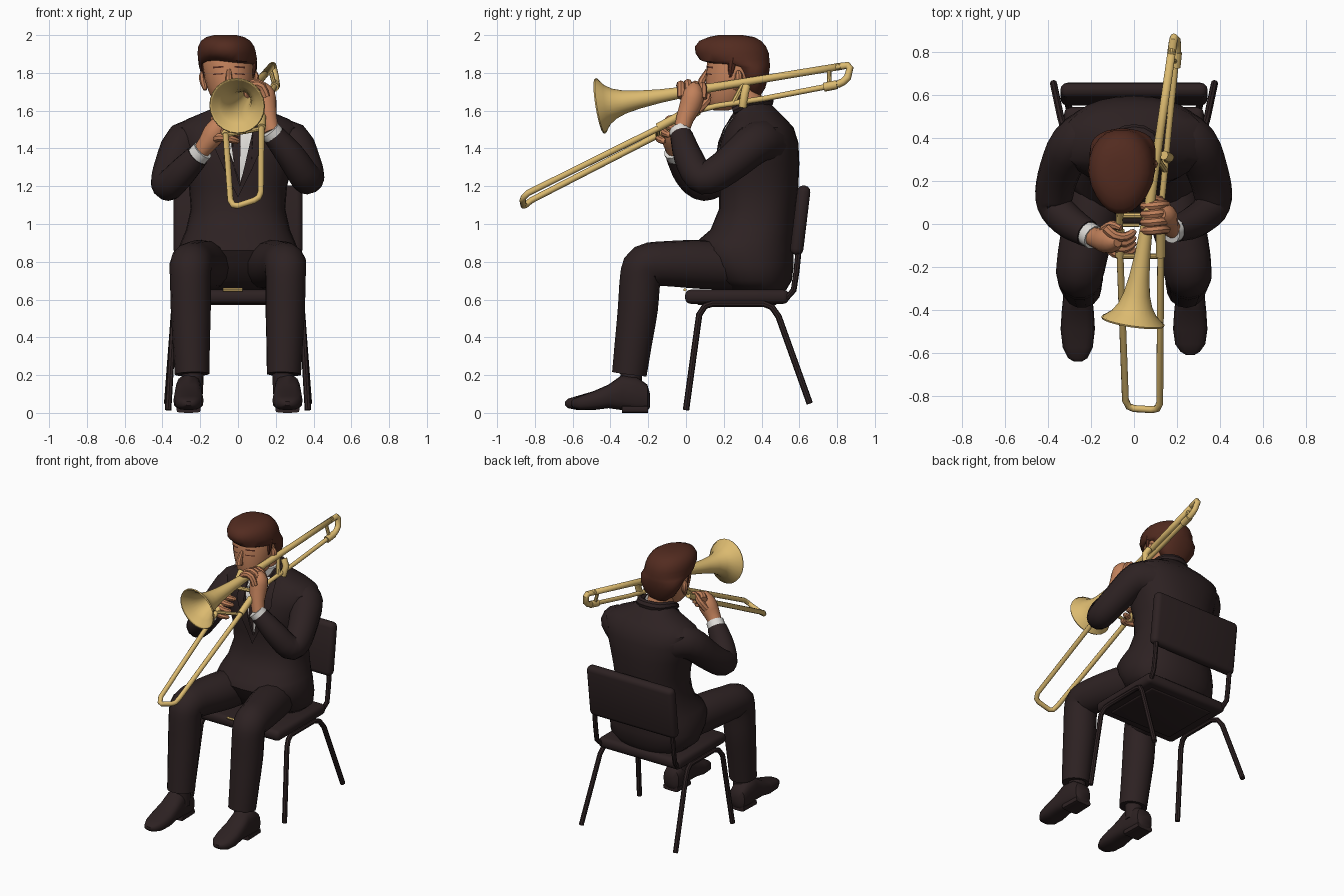
import bpy, bmesh, math
from mathutils import Vector
from mathutils.bvhtree import BVHTree


def material(name, rgb):
    m = bpy.data.materials.new(name)
    m.diffuse_color = (*rgb, 1)
    return m


SUIT = material("dark_suit", (0.026, 0.0155, 0.016))
GOLD = material("brass", (0.71, 0.49, 0.16))
SKIN = material("skin", (0.54, 0.22, 0.105))
HAIR = material("brown_hair", (0.085, 0.024, 0.014))
WHITE = material("white_shirt", (0.74, 0.72, 0.69))


def finish(name, bm, mat):
    bmesh.ops.recalc_face_normals(bm, faces=bm.faces)
    me = bpy.data.meshes.new(name)
    bm.to_mesh(me)
    bm.free()
    me.materials.append(mat)
    ob = bpy.data.objects.new(name, me)
    bpy.context.scene.collection.objects.link(ob)
    return ob


def skin_rings(name, rings, mat, caps=True):
    bm = bmesh.new()
    vs = [[bm.verts.new(p) for p in r] for r in rings]
    n = len(vs[0])
    for a, b in zip(vs, vs[1:]):
        for i in range(n):
            bm.faces.new((a[i], a[(i + 1) % n], b[(i + 1) % n], b[i]))
    if caps:
        bm.faces.new(vs[0])
        bm.faces.new(vs[-1])
    return finish(name, bm, mat)


def spline(pts, steps):
    """Catmull-Rom through (x, y, z, radius) points."""
    p = [Vector(q) for q in pts]
    p = [2 * p[0] - p[1]] + p + [2 * p[-1] - p[-2]]
    out = []
    for a, b, c, d in zip(p, p[1:], p[2:], p[3:]):
        for k in range(steps):
            t = k / steps
            out.append(0.5 * (2 * b + (c - a) * t + (2 * a - 5 * b + 4 * c - d) * t * t
                              + (3 * b - a - 3 * c + d) * t ** 3))
    return out + [p[-2]]


def tube(name, pts, mat, r=None, n=10, steps=1, caps=True):
    """Round section swept along points that carry a radius (or share r)."""
    pts = [(*q, r) if r else q for q in pts]
    q = spline(pts, steps) if steps > 1 else [Vector(v) for v in pts]
    c = [v.to_3d() for v in q]
    rings, u, old = [], None, None
    for i, v in enumerate(c):
        t = Vector((0, 0, 0))
        if i:
            t += (v - c[i - 1]).normalized()
        if i < len(c) - 1:
            t += (c[i + 1] - v).normalized()
        t.normalize()
        u = t.orthogonal().normalized() if u is None else old.rotation_difference(t) @ u
        w, old = t.cross(u), t
        rings.append([v + q[i][3] * (u * math.cos(a) + w * math.sin(a))
                      for a in (2 * math.pi * k / n for k in range(n))])
    return skin_rings(name, rings, mat, caps)


def loft(name, rings, mat, axis="z", cx=0, n=20, power=2.4):
    """Stacked super-ellipses: (position, half width, low, high of the other axis)."""
    out = []
    for t, hx, lo, hi in rings:
        ring = []
        for k in range(n):
            a = 2 * math.pi * k / n
            c, s = math.cos(a), math.sin(a)
            x = cx + hx * math.copysign(abs(c) ** (2 / power), c)
            o = (lo + hi) / 2 + (hi - lo) / 2 * math.copysign(abs(s) ** (2 / power), s)
            ring.append((x, o, t) if axis == "z" else (x, t, o))
        out.append(ring)
    return skin_rings(name, out, mat)


def plate(name, outline, target, mat, off=0.006):
    """Thin patch given in x,z and laid on the front of the target."""
    tb = bmesh.new()
    tb.from_mesh(target.data)
    tree = BVHTree.FromBMesh(tb)
    bm = bmesh.new()
    bm.faces.new([bm.verts.new((x, -2, z)) for x, z in outline])
    bmesh.ops.triangulate(bm, faces=bm.faces)
    bmesh.ops.subdivide_edges(bm, edges=bm.edges, cuts=5, use_grid_fill=True)
    for v in bm.verts:
        hit = tree.ray_cast(v.co, Vector((0, 1, 0)))[0]
        v.co.y = (hit.y if hit else 0.3) - off
    tb.free()
    return finish(name, bm, mat)


def cushion(name, loc, size, tilt, bevel):
    bm = bmesh.new()
    bmesh.ops.create_cube(bm, size=1)
    for v in bm.verts:
        v.co = Vector([v.co[i] * size[i] for i in range(3)])
    bmesh.ops.bevel(bm, geom=bm.edges[:], offset=bevel, segments=3, affect="EDGES", profile=0.5)
    ob = finish(name, bm, SUIT)
    ob.location, ob.rotation_euler.x = loc, tilt


# Chair
cushion("seat", (0, 0.27, 0.615), (0.65, 0.55, 0.075), 0, 0.03)
cushion("backrest", (0, 0.605, 1.02), (0.685, 0.07, 0.37), -0.12, 0.032)
for s, side in ((-1, "right"), (1, "left")):
    tube(side + "_chair_legs", [(s * .37, 0, .015), (s * .34, .07, .52), (s * .33, .1, .565), (s * .32, .14, .578),
         (s * .32, .41, .578), (s * .33, .455, .56), (s * .34, .49, .51), (s * .375, .655, .05)], SUIT, .017, 8)
    tube(side + "_back_support", [(s * .29, .4, .59), (s * .3, .53, .605), (s * .31, .57, .65),
         (s * .31, .585, .75), (s * .31, .615, 1.05)], SUIT, .016, 8)
cushion("seat_underside", (0, 0.27, 0.585), (0.5, 0.42, 0.03), 0, 0.01)
tube("seat_trim", [(-.08, -.006, .652), (.025, -.006, .652)], GOLD, .009, 6)

# Jacket body
torso = loft("jacket", [(.65, .25, .22, .53), (.7, .31, .14, .56), (.78, .325, .08, .57), (.86, .32, .04, .57),
    (.91, .30, .06, .57), (.97, .275, .13, .575), (1.08, .25, .175, .58), (1.2, .26, .175, .595),
    (1.32, .29, .165, .6), (1.43, .325, .18, .595), (1.51, .33, .21, .57), (1.555, .27, .245, .53),
    (1.605, .15, .26, .48), (1.65, .1, .27, .435)], SUIT, n=28, power=2.3)
plate("shirt_front", [(-.085, 1.6), (-.075, 1.48), (.01, 1.22), (.1, 1.48), (.085, 1.6)], torso, WHITE, .005)
plate("necktie", [(-.02, 1.58), (-.035, 1.42), (-.02, 1.3), (.01, 1.22), (.012, 1.42), (.015, 1.58)], torso, SUIT, .009)
for s, side in ((-1, "right"), (1, "left")):
    plate(side + "_lapel", [(s * .085, 1.6), (s * .075, 1.48), (.01, 1.2), (0, 1.14), (s * .07, 1.28),
          (s * .14, 1.44), (s * .1, 1.47), (s * .12, 1.58)], torso, SUIT, .014)
loft("shirt_collar", [(1.6, .1, .25, .43), (1.66, .088, .235, .395)], WHITE, cx=-.01)
# Raised jacket collar wrapping the back of the neck
tube("jacket_collar", [(-.1, .25, 1.6, .02), (-.108, .33, 1.635, .026), (-.075, .41, 1.645, .03), (0, .435, 1.65, .03),
     (.075, .41, 1.645, .03), (.1, .33, 1.635, .026), (.1, .25, 1.6, .02)], SUIT, n=8, steps=2)

# Trousers, ankles and shoes
for s, side in ((-1, "right"), (1, "left")):
    tube(side + "_trouser_leg", [(s * .13, .34, .77, .12), (s * .18, .1, .785, .13), (s * .23, -.1, .79, .12),
         (s * .25, -.215, .78, .113), (s * .252, -.242, .71, .108), (s * .25, -.255, .55, .106),
         (s * .247, -.28, .36, .098), (s * .243, -.3, .205, .092)], SUIT, n=14, steps=3)
    tube(side + "_ankle", [(s * .24, -.29, .24, .06), (s * .24, -.29, .1, .055)], SUIT, n=10)
    toe = -.03 if s < 0 else 0
    loft(side + "_shoe", [(-.19, .04, .03, .1), (-.205, .06, .01, .15), (-.26, .068, .005, .19),
         (-.34, .068, .015, .2), (-.41, .075, .025, .15), (-.49, .08, .015, .115), (-.56 + toe / 2, .07, .015, .09),
         (-.595 + toe, .045, .025, .075), (-.61 + toe, .02, .04, .06)], SUIT, "y", s * .262, 16, 2.8)
    loft(side + "_heel", [(-.2, .06, 0, .04), (-.34, .065, 0, .04)], SUIT, "y", s * .262, 12, 4)

# Sleeves and cuffs
arms = {
    "right": [(-.2, .42, 1.43, .125), (-.285, .37, 1.43, .11), (-.345, .25, 1.31, .097), (-.372, .14, 1.225, .09),
              (-.36, .07, 1.21, .082), (-.295, .005, 1.275, .077), (-.215, -.045, 1.36, .064)],
    "left": [(.2, .42, 1.43, .125), (.285, .37, 1.43, .11), (.34, .25, 1.33, .097), (.368, .14, 1.255, .09),
             (.355, .07, 1.25, .082), (.28, .01, 1.36, .076), (.19, -.025, 1.47, .06)]}
for side, path in arms.items():
    tube(side + "_sleeve", path, SUIT, n=14, steps=3)
    a, b = Vector(path[-2][:3]), Vector(path[-1][:3])
    d = (b - a).normalized()
    tube(side + "_cuff", [b - d * .02, b + d * (.045 if side == "right" else .035)], WHITE, .058, 12)

# Hands
tube("left_palm", [(.18, -.025, 1.49, .042), (.16, -.005, 1.56, .048), (.145, .025, 1.63, .06),
     (.14, .04, 1.69, .057), (.12, .045, 1.735, .03)], SKIN, n=12, steps=2)
tube("right_palm", [(-.2, -.055, 1.38, .044), (-.16, -.07, 1.43, .052), (-.125, -.075, 1.48, .062),
     (-.095, -.08, 1.53, .05), (-.075, -.085, 1.565, .022)], SKIN, n=12, steps=2)
for i in range(4):
    y = -.025 + .038 * i
    z = 1.74 - .008 * abs(i - 1)
    tube("left_finger_%d" % (i + 1), [(.15, y, z - .06, .022), (.125, y, z - .005, .023), (.08, y - .005, z + .005, .022),
         (.045, y - .005, z - .03, .019), (.05, y, z - .07, .01)], SKIN, n=8, steps=2)
    y, z = -.13 + .027 * i, 1.45 + .033 * i
    tube("right_finger_%d" % (i + 1), [(-.13, y + .03, z, .023), (-.09, y - .005, z + .01, .023),
         (-.04, y - .01, z, .021), (-.005, y + .01, z - .01, .017), (.005, y + .02, z - .012, .008)], SKIN, n=8, steps=2)
tube("left_thumb", [(.15, .06, 1.6, .022), (.12, .11, 1.65, .022), (.08, .12, 1.685, .012)], SKIN, n=8, steps=2)
tube("right_thumb", [(-.14, -.03, 1.48, .024), (-.1, -.005, 1.54, .023), (-.06, -.02, 1.575, .012)], SKIN, n=8, steps=2)

# Head
HX = -.048


def shape_head(ob, fringe=False):
    """Narrow the front, lean the crown, and slant the fringe."""
    for v in ob.data.vertices:
        f = min(1, max(0, (.22 - v.co.y) / .17))
        v.co.x = HX + (v.co.x - HX) * (1 - .2 * f) - .09 * (v.co.z - 1.78)
        if fringe and v.co.z < 1.9:
            v.co.z -= .22 * f * (v.co.x - HX)


tube("neck", [(-.005, .36, 1.54, .09), (-.02, .325, 1.64, .084), (-.04, .29, 1.74, .087)], SKIN, n=14)
face = loft("face", [(1.6, .04, .15, .22), (1.615, .065, .125, .27), (1.66, .1, .11, .33), (1.72, .12, .105, .37),
    (1.78, .133, .105, .4), (1.84, .138, .11, .41), (1.9, .133, .12, .41), (1.95, .1, .15, .37)], SKIN, cx=HX, power=2.3)
shape_head(face)
tube("nose", [(HX, .115, 1.815, .012), (HX, .085, 1.76, .02), (HX, .08, 1.74, .024), (HX, .11, 1.725, .014)], SKIN, n=8)
for s, side in ((-1, "right"), (1, "left")):
    tube(side + "_ear", [(HX + s * .125, .26, 1.71, .01), (HX + s * .133, .275, 1.745, .019),
         (HX + s * .138, .28, 1.785, .021), (HX + s * .132, .275, 1.81, .01)], SKIN, n=8, steps=2)
    for part, z, h in (("eyelid", 1.793, .006), ("brow", 1.828, .009)):
        x0, x1 = HX + s * .03, HX + s * .085
        plate(side + "_" + part, [(x0, z), (x1, z - .004), (x1, z - .004 + h), (x0, z + h)], face, HAIR, .004)
    tube(side + "_sideburn", [(HX + s * .125, .235, 1.775, .008), (HX + s * .125, .24, 1.82, .02),
         (HX + s * .12, .25, 1.88, .028)], HAIR, n=8)
hair = loft("hair", [(1.68, .06, .34, .395), (1.72, .11, .3, .42), (1.78, .143, .28, .437), (1.83, .153, .245, .445),
    (1.85, .155, .14, .445), (1.872, .155, .072, .443), (1.905, .155, .048, .44), (1.94, .148, .046, .425),
    (1.97, .13, .07, .4), (1.99, .1, .12, .36), (2.0, .06, .17, .3)], HAIR, cx=HX, n=22, power=2.2)
shape_head(hair, True)

# Trombone bell section: straight axis from rim to rear bow
rim, rear = Vector((-.005, -.455, 1.625)), Vector((.178, .82, 1.835))
along = lambda t: tuple(rim.lerp(rear, t))
profile = [(0, .147), (.008, .14), (.03, .105), (.06, .08), (.1, .062), (.16, .048), (.25, .036),
           (.38, .027), (.5, .022), (.7, .02), (1, .019)]
bell = tube("bell", [(*along(t), r) for t, r in profile], GOLD, n=24, caps=False)
mod = bell.modifiers.new("wall", "SOLIDIFY")
mod.thickness = .005
tube("bell_rim", [(*along(-.003), .146), (*along(.003), .149), (*along(.008), .143)], GOLD, n=24, caps=False)
tube("rear_bow", [along(.98), (.183, .855, 1.84), (.187, .868, 1.825), (.198, .855, 1.775), (.2, .83, 1.752),
     (.2, .8, 1.738)], GOLD, .02, 10)
tube("lower_tube", [(.2, .81, 1.74), (.16, .42, 1.665), (.135, .16, 1.625), (.122, .04, 1.595)], GOLD, .015, 10)
tube("tuning_collar", [(.2, .8, 1.738), (.193, .73, 1.724)], GOLD, .024, 10)
tube("rear_brace", [along(.95), (.195, .76, 1.73)], GOLD, .012, 8)
tube("front_brace", [along(.6), (.145, .25, 1.64)], GOLD, .014, 8)
tube("valve_joint", [(.15, .3, 1.62), (.165, .31, 1.69), (.14, .32, 1.73)], GOLD, .022, 10)

# Slide: two long tubes with an end bow, braces and mouthpiece
tube("slide", [(-.068, .07, 1.595), (-.066, -.12, 1.485), (-.04, -.82, 1.125), (-.025, -.85, 1.1), (.0, -.86, 1.097),
     (.085, -.865, 1.125), (.108, -.86, 1.14), (.12, -.835, 1.165), (.125, -.1, 1.53), (.122, .05, 1.6)], GOLD, .0165, 10)
tube("lower_slide_brace", [(-.068, -.15, 1.47), (.125, -.15, 1.505)], GOLD, .012, 8)
tube("upper_slide_brace", [(-.068, .04, 1.578), (.122, .04, 1.595)], GOLD, .014, 8)
for x, z, side in ((-.066, 1.475, "right"), (.125, 1.52, "left")):
    tube(side + "_slide_grip", [(x, -.15, z - .01), (x, -.03, z + .055)], GOLD, .023, 10)
tube("mouthpiece", [(-.068, .0, 1.56, .012), (-.06, .06, 1.61, .014), (-.053, .09, 1.645, .02),
     (-.05, .115, 1.66, .03)], GOLD, n=12)

# Smooth rounded surfaces, keep hard edges
bpy.ops.object.select_all(action="SELECT")
bpy.context.view_layer.objects.active = torso
bpy.ops.object.shade_smooth_by_angle(angle=math.radians(40))
